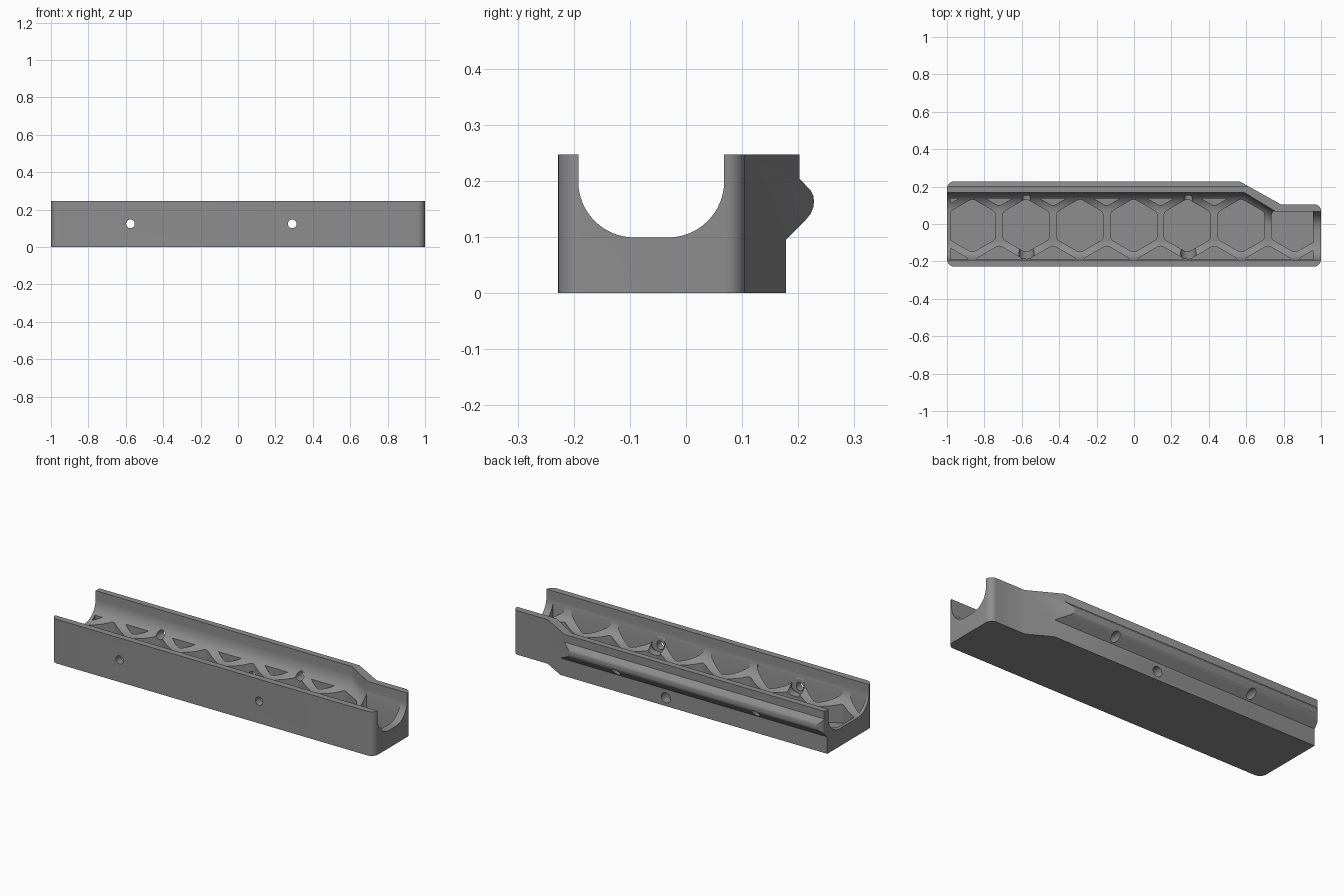
import bpy, bmesh, math
from mathutils import Vector

if "Cube" in bpy.data.objects:
    bpy.data.objects.remove(bpy.data.objects["Cube"])

grey = bpy.data.materials.new("plain grey")
grey.diffuse_color = (0.27, 0.27, 0.27, 1)
grey.use_nodes = True
grey.node_tree.nodes["Principled BSDF"].inputs["Base Color"].default_value = grey.diffuse_color


def loft(name, rings):
    """Solid through closed rings of equal point count."""
    bm = bmesh.new()
    loops = [[bm.verts.new(p) for p in ring] for ring in rings]
    n = len(loops[0])
    for a, b in zip(loops, loops[1:]):
        for i in range(n):
            j = (i + 1) % n
            bm.faces.new((a[i], a[j], b[j], b[i]))
    bm.faces.new(loops[0][::-1])
    bm.faces.new(loops[-1])
    bmesh.ops.recalc_face_normals(bm, faces=bm.faces)
    me = bpy.data.meshes.new(name)
    bm.to_mesh(me)
    bm.free()
    me.materials.append(grey)
    ob = bpy.data.objects.new(name, me)
    bpy.context.collection.objects.link(ob)
    return ob


def prism_z(name, pts, z0, z1):
    return loft(name, [[(x, y, z) for x, y in pts] for z in (z0, z1)])


def prism_x(name, pts, x0, x1):
    return loft(name, [[(x, y, z) for y, z in pts] for x in (x0, x1)])


def rod_y(name, x, z, r, y0, y1, n=32):
    ring = [(x + r * math.cos(2 * math.pi * i / n), z + r * math.sin(2 * math.pi * i / n))
            for i in range(n)]
    return loft(name, [[(a, y, b) for a, b in ring] for y in (y0, y1)])


def rounded(corners, steps=8):
    """Round polygon corners given as (x, y, radius)."""
    out, n = [], len(corners)
    for i, (x, y, r) in enumerate(corners):
        p = Vector((x, y))
        if r == 0:
            out.append((x, y))
            continue
        a = (Vector(corners[i - 1][:2]) - p).normalized()
        b = (Vector(corners[(i + 1) % n][:2]) - p).normalized()
        half = a.angle(b) / 2
        c = p + (a + b).normalized() * (r / math.sin(half))
        s = p + a * (r / math.tan(half)) - c
        e = p + b * (r / math.tan(half)) - c
        total = s.angle_signed(e)
        for k in range(steps + 1):
            t = -total * k / steps
            out.append((c.x + s.x * math.cos(t) - s.y * math.sin(t),
                        c.y + s.x * math.sin(t) + s.y * math.cos(t)))
    return out


def boolean(ob, cutter, op):
    m = ob.modifiers.new("cut", 'BOOLEAN')
    m.object, m.operation, m.solver = cutter, op, 'EXACT'
    bpy.context.view_layer.objects.active = ob
    bpy.ops.object.modifier_apply(modifier=m.name)
    bpy.data.objects.remove(cutter)


# Outer body: side section with the rear rail, trimmed by the plan outline
section = [(-0.3, 0), (0.178, 0), (0.178, 0.095), (0.214, 0.131), (0.222, 0.141),
           (0.227, 0.153), (0.228, 0.163), (0.227, 0.173), (0.222, 0.183),
           (0.202, 0.204), (0.202, 0.247), (-0.3, 0.247)]
tray = prism_x("tray", section, -1.1, 1.1)
plan = rounded([(-1, -0.228, 0.04), (1, -0.228, 0.04), (1, 0.105, 0.035),
                (0.785, 0.105, 0), (0.565, 0.228, 0.04), (-1, 0.228, 0.04)])
boolean(tray, prism_z("plan", plan, -0.1, 0.4), 'INTERSECT')


# Round-bottomed channel, narrowing towards the right end
def channel(x, back):
    r, front, pts = 0.1, -0.192, []
    for c, start in ((front + r, 180), (back - r, 270)):
        for k in range(17):
            a = math.radians(start + 90 * k / 16)
            pts.append((x, c + r * math.cos(a), 0.199 + r * math.sin(a)))
    return [(x, front, 0.4)] + pts + [(x, back, 0.4)]


trough = loft("trough", [channel(-1.1, 0.168), channel(0.59, 0.168),
                         channel(0.755, 0.068), channel(1.1, 0.068)])
boolean(tray, trough, 'DIFFERENCE')

# Honeycomb pockets leaving ribs in the floor, kept inside the walls
PITCH, ROW, R, MID = 0.2875, 0.249, 0.144, -0.009
for row in (-1, 0, 1):
    for i in range(-4, 5):
        cx = (i + (0.5 if row else 0)) * PITCH - 0.002
        if abs(cx) > 1.1:
            continue
        cy = MID + row * ROW
        hexagon = rounded([(cx + R * math.sin(math.radians(60 * k)),
                            cy + R * math.cos(math.radians(60 * k)), 0.03)
                           for k in range(6)], 4)
        x0, x1 = min(p[0] for p in hexagon), max(p[0] for p in hexagon)
        if x1 < -0.97 or x0 > 0.95:
            continue
        pocket = prism_z("pocket", hexagon, 0.01, 0.21)
        bound = [(-0.982, -0.19), (0.958, -0.19), (0.958, 0.066), (0.755, 0.066),
                 (0.64, 0.137), (-0.982, 0.137)]
        boolean(pocket, prism_z("bound", bound, -0.1, 0.3), 'INTERSECT')
        if len(pocket.data.polygons):
            boolean(tray, pocket, 'DIFFERENCE')
        else:
            bpy.data.objects.remove(pocket)

# Screw holes through both walls, with wider seats inside the front wall
for x in (-0.575, 0.29):
    boolean(tray, rod_y("screw_hole", x, 0.124, 0.023, -0.3, 0.3), 'DIFFERENCE')
    boolean(tray, rod_y("screw_seat", x, 0.124, 0.041, -0.186, -0.06), 'DIFFERENCE')

# Single low hole in the rear wall
boolean(tray, rod_y("rear_hole", 0.0, 0.047, 0.028, 0.09, 0.3), 'DIFFERENCE')

bpy.ops.object.select_all(action='DESELECT')
tray.select_set(True)
bpy.context.view_layer.objects.active = tray
bpy.ops.object.shade_smooth_by_angle(angle=math.radians(30))
